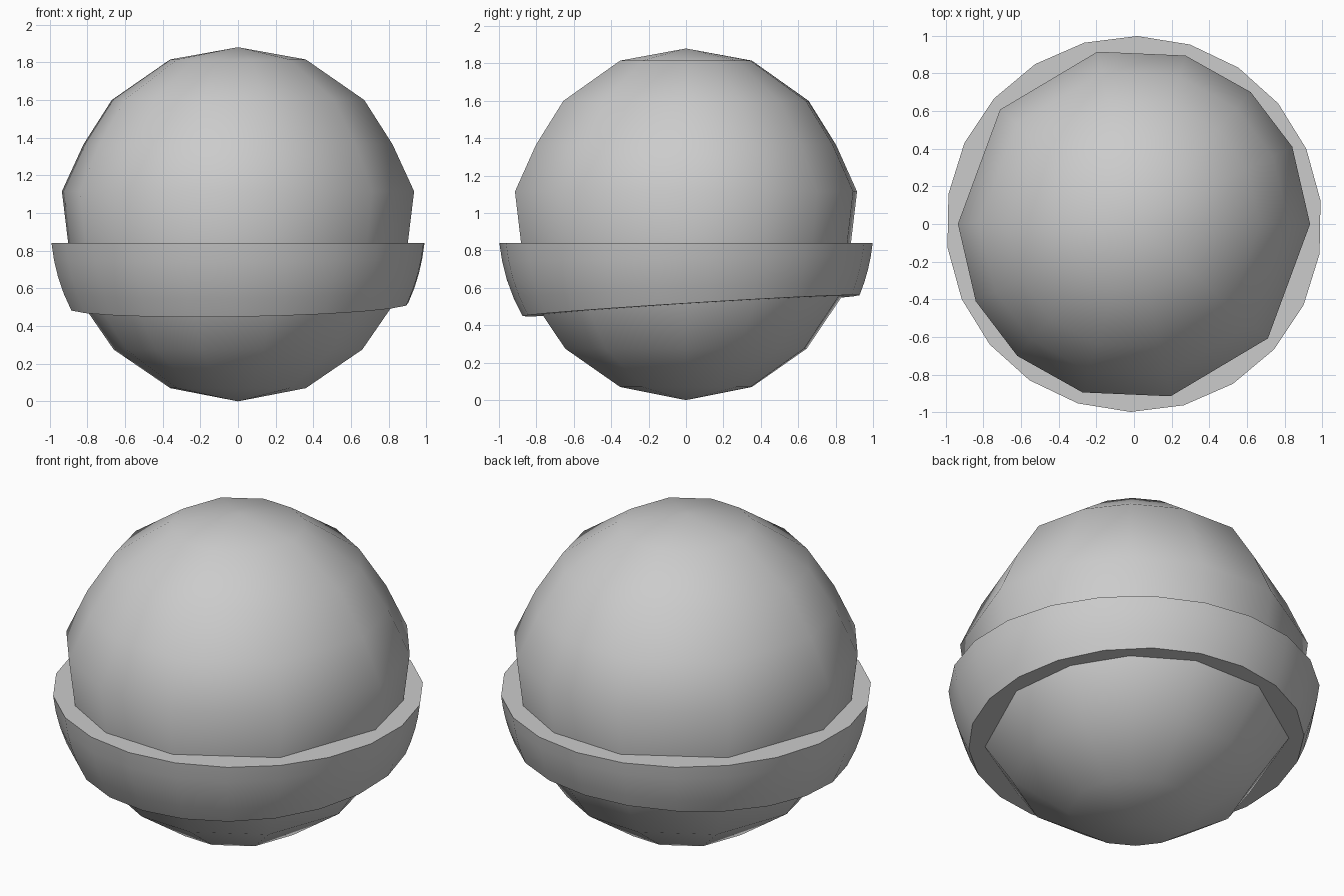
import bpy, bmesh
from math import sin, cos, radians, sqrt

if "Cube" in bpy.data.objects:
    bpy.data.objects.remove(bpy.data.objects["Cube"])

CZ = 0.94  # shared centre height


def loft(name, rings, closed=False, poles=None, angle=30):
    """Skin rings of points; optionally close the section or cap with poles."""
    bm = bmesh.new()
    vs = [[bm.verts.new(p) for p in r] for r in rings]
    n = len(vs[0])
    pairs = list(zip(vs, vs[1:])) + ([(vs[-1], vs[0])] if closed else [])
    for a, b in pairs:
        for i in range(n):
            j = (i + 1) % n
            bm.faces.new((a[i], a[j], b[j], b[i]))
    if poles:
        for p, r in zip(poles, (vs[0], vs[-1])):
            v = bm.verts.new(p)
            for i in range(n):
                bm.faces.new((v, r[i], r[(i + 1) % n]))
    bmesh.ops.recalc_face_normals(bm, faces=bm.faces)
    me = bpy.data.meshes.new(name)
    bm.to_mesh(me)
    bm.free()
    ob = bpy.data.objects.new(name, me)
    bpy.context.collection.objects.link(ob)
    bpy.ops.object.select_all(action='DESELECT')
    ob.select_set(True)
    bpy.context.view_layer.objects.active = ob
    bpy.ops.object.shade_smooth_by_angle(angle=radians(angle))
    return ob


# Inner ball: low-poly, uneven segments repeated on both halves
half = [0, 26, 48.5, 73, 102, 139.5]
az = [radians(a + h) for h in (0, 180) for a in half]
profile = [(0.36, 1.815), (0.67, 1.60), (0.82, 1.365), (0.935, 1.115),
           (0.87, 0.58), (0.66, 0.275), (0.36, 0.07)]
loft("ball", [[(r * cos(a), r * sin(a), z) for a in az] for r, z in profile],
     poles=[(0, 0, 1.88), (0, 0, 0)], angle=60)

# Outer band: slice of a larger sphere, flat top and tilted underside
N, TOP, STEPS = 22, 0.84, 4
az = [radians(89 + 360 * i / N) for i in range(N)]


def underside(x, y):
    return 0.503 + 0.062 * y + 0.016 * x


def band_point(a, t):
    low = 0.5
    for _ in range(6):
        r = sqrt(1 - (low - CZ) ** 2)
        low = underside(r * cos(a), r * sin(a))
    z = TOP + (low - TOP) * t
    r = sqrt(1 - (z - CZ) ** 2) * 1.003
    return (r * cos(a), r * sin(a), z)


rings = [[band_point(a, k / STEPS) for a in az] for k in range(STEPS + 1)]
INNER = 0.70
rings.append([(INNER * cos(a), INNER * sin(a),
               underside(INNER * cos(a), INNER * sin(a))) for a in az])
rings.append([(INNER * cos(a), INNER * sin(a), TOP) for a in az])
loft("band", rings, closed=True, angle=35)
